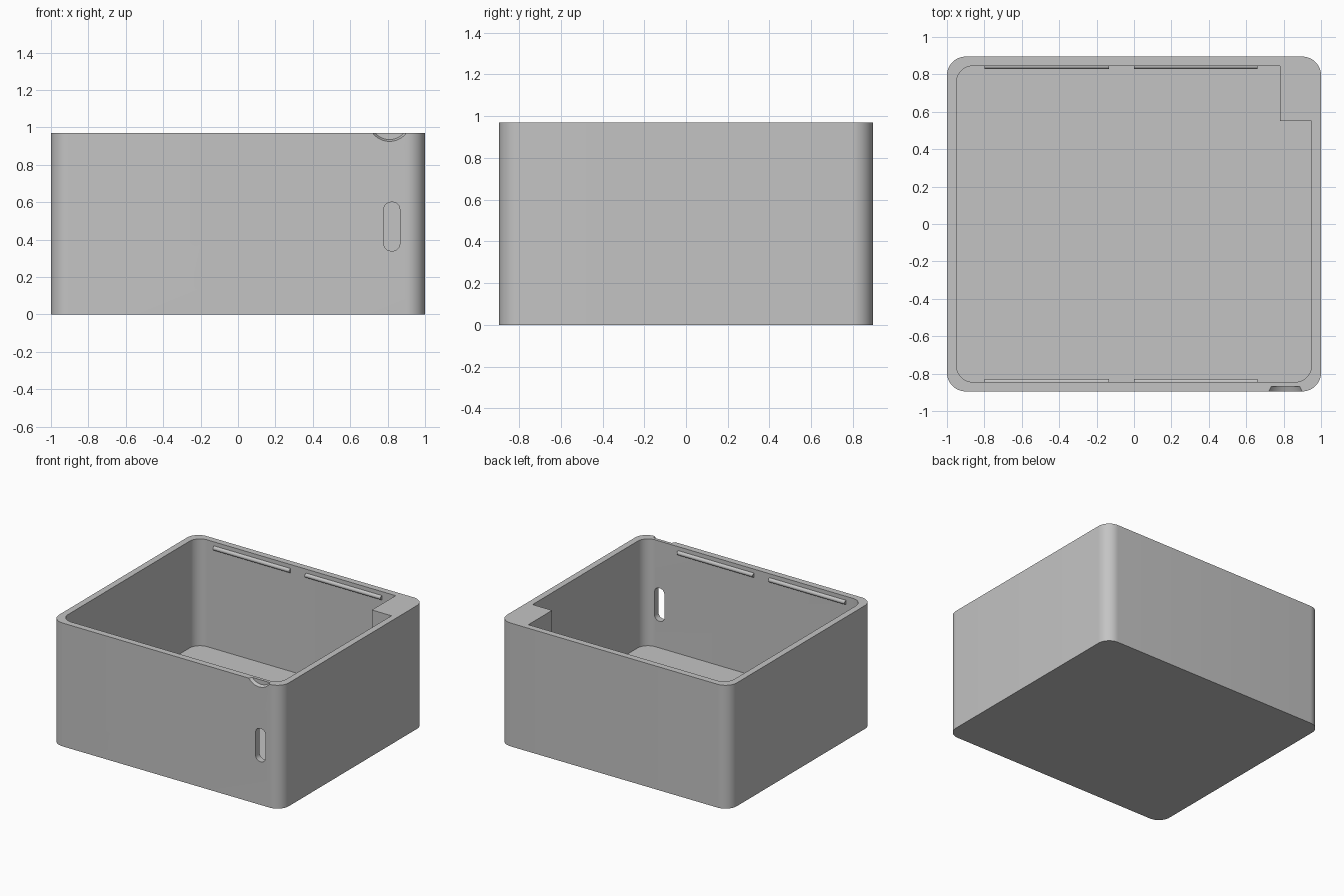
import bpy, bmesh, math
from mathutils import Matrix

if "Cube" in bpy.data.objects:
    bpy.data.objects.remove(bpy.data.objects["Cube"])

W, D, H = 1.0, 0.895, 0.97      # half width, half depth, height
WALL, FLOOR = 0.05, 0.13

grey = bpy.data.materials.new("plain grey")
grey.diffuse_color = (0.55, 0.55, 0.55, 1)
grey.use_nodes = True
grey.node_tree.nodes["Principled BSDF"].inputs["Base Color"].default_value = grey.diffuse_color


def corner(cx, cy, r, start, steps=12):
    """Quarter arc, counter-clockwise from the start angle in degrees."""
    return [(cx + r * math.cos(math.radians(start + 90 * i / steps)),
             cy + r * math.sin(math.radians(start + 90 * i / steps)))
            for i in range(steps + 1)]


def rounded_rect(x0, x1, y0, y1, r):
    return (corner(x1 - r, y1 - r, r, 0) + corner(x0 + r, y1 - r, r, 90)
            + corner(x0 + r, y0 + r, r, 180) + corner(x1 - r, y0 + r, r, 270))


def finish(bm, name):
    bmesh.ops.recalc_face_normals(bm, faces=bm.faces)
    mesh = bpy.data.meshes.new(name)
    bm.to_mesh(mesh)
    bm.free()
    mesh.materials.append(grey)
    ob = bpy.data.objects.new(name, mesh)
    bpy.context.collection.objects.link(ob)
    return ob


def prism(name, outline, a, b, place):
    """Extrude a closed 2D outline from a to b; place maps (u, v, w) to xyz."""
    bm = bmesh.new()
    face = bm.faces.new([bm.verts.new(place(u, v, a)) for u, v in outline])
    res = bmesh.ops.extrude_face_region(bm, geom=[face])
    shift = [q - p for p, q in zip(place(0, 0, a), place(0, 0, b))]
    bmesh.ops.translate(bm, vec=shift,
                        verts=[g for g in res["geom"] if isinstance(g, bmesh.types.BMVert)])
    return finish(bm, name)


def up(u, v, w):
    return (u, v, w)


def along_y(u, v, w):
    return (u, w, v)


def along_x(u, v, w):
    return (w, u, v)


def cut(ob, cutter):
    cutter.hide_render = True
    mod = ob.modifiers.new("cut", "BOOLEAN")
    mod.operation, mod.solver, mod.object = "DIFFERENCE", "EXACT", cutter
    bpy.context.view_layer.objects.active = ob
    bpy.ops.object.modifier_apply(modifier=mod.name)
    bpy.data.objects.remove(cutter, do_unlink=True)


def smooth(ob):
    bpy.ops.object.select_all(action="DESELECT")
    ob.select_set(True)
    bpy.context.view_layer.objects.active = ob
    bpy.ops.object.shade_smooth_by_angle(angle=math.radians(30))


# Outer body
box = prism("box", rounded_rect(-W, W, -D, D, 0.1), 0, H, up)

# Cavity, leaving a solid post in the back right corner
ix, iy, r = W - WALL, D - WALL, 0.09
cavity = ([(ix, 0.55), (0.78, 0.55), (0.78, iy)] + corner(-ix + r, iy - r, r, 90)
          + corner(-ix + r, -iy + r, r, 180) + corner(ix - r, -iy + r, r, 270))
cut(box, prism("cavity_cutter", cavity, FLOOR, H + 0.1, up))

# Upright port through the front wall
cut(box, prism("port_cutter", rounded_rect(0.78, 0.865, 0.34, 0.6, 0.038),
               -D - 0.05, -iy + 0.05, along_y))

# Shallow finger notch in the front rim, tapering inward
bm = bmesh.new()
bmesh.ops.create_cone(bm, cap_ends=True, segments=64, radius1=0.122, radius2=0.102,
                      depth=0.05, matrix=Matrix.Translation((0.81, -D, 1.037))
                      @ Matrix.Rotation(-math.pi / 2, 4, "X"))
cut(box, finish(bm, "notch_cutter"))
smooth(box)

# Snap ridges for a lid on the front and back inner walls
rr = 0.017
for side, label in ((1, "back"), (-1, "front")):
    for x0, x1, end in ((-0.8, -0.135, "left"), (0.0, 0.66, "right")):
        ring = [(side * iy + rr * math.cos(2 * math.pi * i / 16),
                 0.922 + rr * math.sin(2 * math.pi * i / 16)) for i in range(16)]
        smooth(prism(f"{label}_{end}_snap_ridge", ring, x0, x1, along_x))
